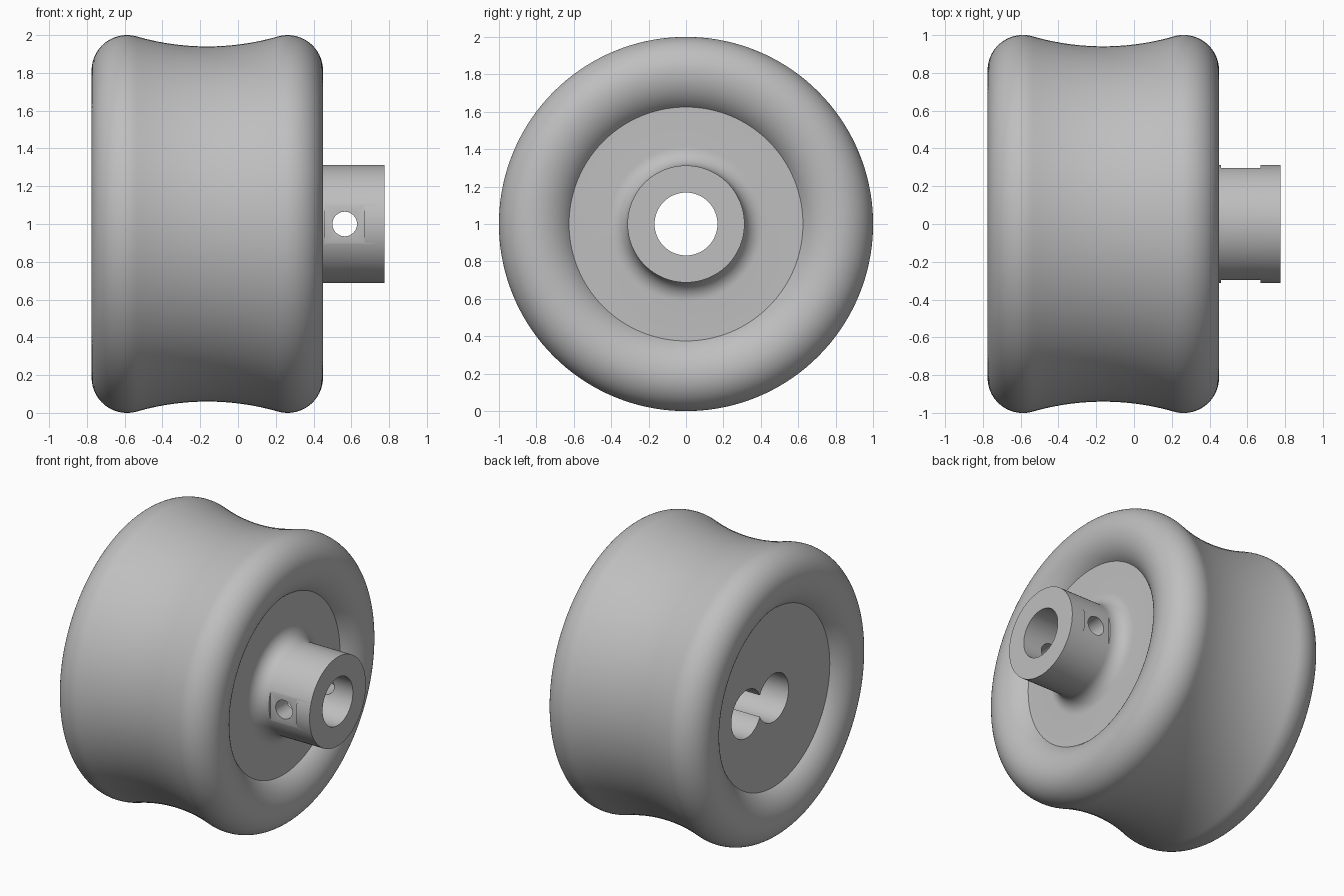
import bpy, bmesh, math
from mathutils import Matrix, Vector

if "Cube" in bpy.data.objects:
    bpy.data.objects.remove(bpy.data.objects["Cube"], do_unlink=True)

SEGMENTS = 144
MID = -0.1625          # middle of the tyre along the axle
HALF = 0.425           # middle to each rim centre
RIM_R, TUBE = 0.8125, 0.1875
FACE = 0.5175          # middle to each recessed side face
DISC_R, HUB_R, BORE_R = 0.625, 0.3125, 0.168
HUB_END, FILLET = 0.775, 0.1

grey = bpy.data.materials.new("plain_grey")
grey.use_nodes = True
colour = (0.52, 0.52, 0.52, 1)
grey.diffuse_color = colour
grey.node_tree.nodes["Principled BSDF"].inputs["Base Color"].default_value = colour


def arc(cx, cr, radius, start, end, steps):
    """Points (x, r) on an arc, angles in radians."""
    return [(cx + radius * math.cos(start + (end - start) * i / steps),
             cr + radius * math.sin(start + (end - start) * i / steps))
            for i in range(steps + 1)]


def make_object(name, bm):
    bmesh.ops.recalc_face_normals(bm, faces=bm.faces)
    mesh = bpy.data.meshes.new(name)
    bm.to_mesh(mesh)
    bm.free()
    mesh.materials.append(grey)
    obj = bpy.data.objects.new(name, mesh)
    bpy.context.collection.objects.link(obj)
    return obj


def lathe(name, profile):
    """Turn a closed (x, r) profile around the axle."""
    bm = bmesh.new()
    rings = []
    for k in range(SEGMENTS):
        a = 2 * math.pi * k / SEGMENTS
        rings.append([bm.verts.new((x, r * math.cos(a), 1 + r * math.sin(a)))
                      for x, r in profile])
    n = len(profile)
    for k in range(SEGMENTS):
        a, b = rings[k], rings[(k + 1) % SEGMENTS]
        for i in range(n):
            j = (i + 1) % n
            bm.faces.new((a[i], a[j], b[j], b[i]))
    return make_object(name, bm)


def rod(name, centre, radius, length, axis):
    bm = bmesh.new()
    turn = Vector((0, 0, 1)).rotation_difference(Vector(axis)).to_matrix().to_4x4()
    bmesh.ops.create_cone(bm, cap_ends=True, segments=64, radius1=radius,
                          radius2=radius, depth=length,
                          matrix=Matrix.Translation(centre) @ turn)
    return make_object(name, bm)


def block(name, centre, size):
    bm = bmesh.new()
    bmesh.ops.create_cube(bm, size=1, matrix=Matrix.Translation(centre)
                          @ Matrix.Diagonal((*size, 1)))
    return make_object(name, bm)


# Concave tread, tangent to both rounded rims
dip = 0.94
tread_r = (HALF**2 + (dip - RIM_R)**2 - TUBE**2) / (2 * (TUBE + RIM_R - dip))
tread_c = dip + tread_r
lean = math.atan2(HALF, tread_c - RIM_R)
tread = arc(MID, tread_c, tread_r, -math.pi / 2 - lean, -math.pi / 2 + lean, 28)

# Rounded shoulder, then dished wall down to the side face
depth = HALF + TUBE - FACE
span = RIM_R - DISC_R
dish_r = (span**2 + depth**2) / (2 * depth)
shoulder = arc(HALF, RIM_R, TUBE, math.pi / 2 + lean, 0, 24)[1:]
dish = arc(HALF + TUBE - dish_r, RIM_R, dish_r, 0, -math.asin(span / dish_r), 14)[1:]
side = shoulder + dish
right_side = [(MID + x, r) for x, r in side]
left_side = [(MID - x, r) for x, r in reversed(side)]

# Hub with a fillet at its root, and the bore
face_x = MID + FACE
hub = arc(face_x + FILLET, HUB_R + FILLET, FILLET, math.pi, 1.5 * math.pi, 10)
hub += [(HUB_END, HUB_R), (HUB_END, BORE_R), (MID - FACE, BORE_R)]
roller = lathe("roller_body", left_side + tread + right_side + hub)

# Offset blind hole, cross pin hole and the flats around it
pin_x = 0.565
cutters = [
    rod("offset_hole_cutter", (-0.5, 0.30, 1), BORE_R, 0.8, (1, 0, 0)),
    block("front_flat_cutter", (pin_x, -0.396, 1), (0.21, 0.2, 0.23)),
    block("back_flat_cutter", (pin_x, 0.396, 1), (0.21, 0.2, 0.23)),
    rod("pin_hole_cutter", (pin_x, 0, 1), 0.065, 1, (0, 1, 0)),
]
bpy.ops.object.select_all(action="DESELECT")
roller.select_set(True)
bpy.context.view_layer.objects.active = roller
for cutter in cutters:
    cutter.hide_render = True
    cut = roller.modifiers.new(cutter.name, "BOOLEAN")
    cut.operation, cut.solver, cut.object = "DIFFERENCE", "EXACT", cutter
    bpy.ops.object.modifier_apply(modifier=cut.name)
    bpy.data.objects.remove(cutter, do_unlink=True)

bpy.ops.object.shade_smooth_by_angle(angle=math.radians(30))
